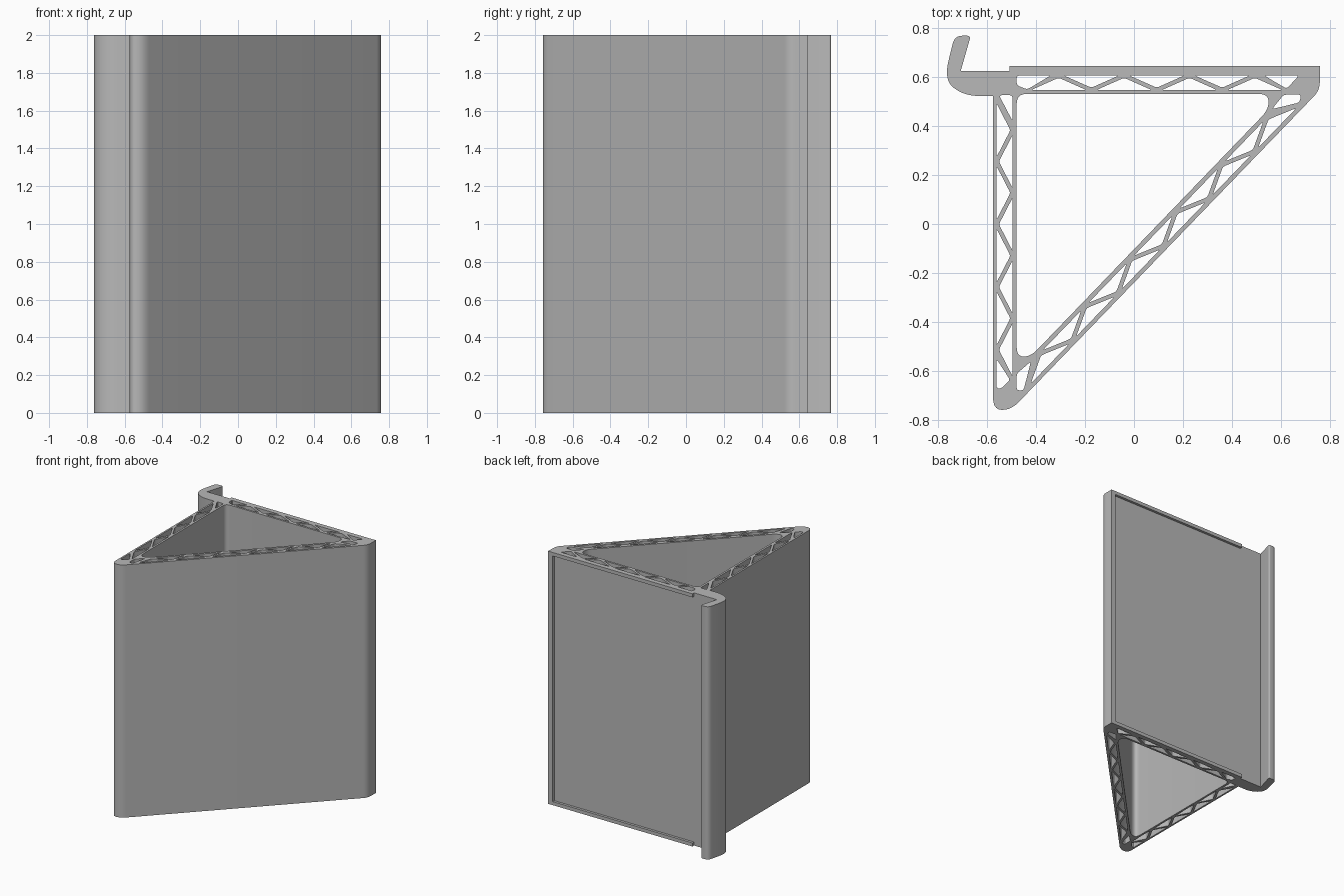
import bpy
import bmesh
from mathutils import Vector

cube = bpy.data.objects.get("Cube")
if cube:
    bpy.data.objects.remove(cube, do_unlink=True)

grey = bpy.data.materials.new("plain grey")
grey.use_nodes = True
colour = (0.48, 0.48, 0.48, 1)
grey.diffuse_color = colour
grey.node_tree.nodes["Principled BSDF"].inputs["Base Color"].default_value = colour

HEIGHT = 2.0
BACK = 0.623


def rounded(points, radius, steps=3):
    """Round polygon corners; a point may carry its own radius as a third value."""
    result = []
    for i, point in enumerate(points):
        p = Vector(point[:2])
        r = point[2] if len(point) > 2 else radius
        arms = []
        for other in (points[i - 1], points[(i + 1) % len(points)]):
            edge = Vector(other[:2]) - p
            arms.append(p + edge.normalized() * min(r, edge.length * 0.48))
        if r == 0:
            result.append(p)
            continue
        a, b = arms
        for k in range(steps + 1):
            t = k / steps
            result.append(a * (1 - t) ** 2 + p * 2 * t * (1 - t) + b * t * t)
    return result


def truss(nodes, strut=0.017):
    """Triangular openings between the struts of a zigzag."""
    holes = []
    for a, apex, b in zip(nodes, nodes[1:], nodes[2:]):
        middle = (a + b) / 2
        base = (b - a).length
        slope = (apex - middle).length / (apex - a).length
        scale = 1 - strut / slope / base
        holes.append(rounded([middle + (p - middle) * scale for p in (a, apex, b)], 0.01))
    return holes


def zigzag(origin, along, across, start, step, count):
    """Nodes alternating between the two sides of a wall cavity."""
    return [Vector(origin) + Vector(along) * (start + i * step) + Vector(across) * (i % 2)
            for i in range(count)]


# Outer profile: triangular frame with a hooked lip
outline = rounded([
    (-0.731, 0.767, 0.035), (-0.665, 0.767, 0.015), (-0.706, BACK, 0),
    (0.757, BACK, 0), (0.757, 0.545, 0.035),
    (-0.50, -0.757, 0.045), (-0.574, -0.757, 0.05),
    (-0.574, 0.522, 0), (-0.69, 0.522, 0.07), (-0.775, 0.585, 0.08)], 0, 8)

# Large triangular opening
core = rounded([(-0.478, 0.53), (0.548, 0.53), (0.548, 0.466),
                (-0.421, -0.54), (-0.478, -0.54)], 0.04, 6)

# Braced cavities in the three walls
d = Vector((0.694, 0.72))
n = Vector((0.72, -0.694))
outer_start = Vector((-0.40, -0.518)) + n * 0.077
holes = truss(zigzag((-0.56, 0), (0, -1), (0.066, 0), -0.51, 0.1278, 10))
holes += truss(zigzag((0, 0.546), (1, 0), (0, 0.059), -0.44, 0.1332, 9))
holes += truss(zigzag(outer_start, d, n * -0.059, -0.131, 0.1335, 13))

# Odd shaped openings at the corners
for corner in (
        [(-0.55, 0.525), (-0.495, 0.525), (-0.495, 0.42)],
        [(-0.56, -0.55), (-0.56, -0.67), (-0.54, -0.67), (-0.505, -0.635)],
        [(-0.478, 0.605), (-0.34, 0.605), (-0.435, 0.548), (-0.478, 0.565)],
        [(0.53, 0.605), (0.672, 0.605), (0.622, 0.551)],
        [(0.61, 0.527), (0.682, 0.527), (0.674, 0.495), (0.562, 0.468)],
        [(-0.478, -0.61), (-0.42, -0.56), (-0.45, -0.678), (-0.478, -0.678)]):
    holes.append(rounded(corner, 0.012))

curve = bpy.data.curves.new("profile", "CURVE")
curve.dimensions = "2D"
curve.fill_mode = "BOTH"
curve.extrude = HEIGHT / 2
for loop in [outline, core] + holes:
    spline = curve.splines.new("POLY")
    spline.points.add(len(loop) - 1)
    for point, p in zip(spline.points, loop):
        point.co = (p.x, p.y, 0, 1)
    spline.use_cyclic_u = True

frame = bpy.data.objects.new("extruded_frame", curve)
bpy.context.collection.objects.link(frame)
bpy.ops.object.select_all(action="DESELECT")
frame.select_set(True)
bpy.context.view_layer.objects.active = frame
bpy.ops.object.convert(target="MESH")
frame = bpy.context.object
frame.name = "extruded_frame"
frame.location.z = HEIGHT / 2

# Weld caps to walls and tidy the normals
bm = bmesh.new()
bm.from_mesh(frame.data)
bmesh.ops.remove_doubles(bm, verts=bm.verts, dist=0.0001)
bmesh.ops.recalc_face_normals(bm, faces=bm.faces)
bm.to_mesh(frame.data)
bm.free()
frame.data.materials.clear()
frame.data.materials.append(grey)
bpy.ops.object.shade_smooth_by_angle()


def box(name, low, high):
    low, high = Vector(low), Vector(high)
    mesh = bpy.data.meshes.new(name)
    b = bmesh.new()
    bmesh.ops.create_cube(b, size=1)
    for v in b.verts:
        v.co = (low + high) / 2 + v.co * (high - low)
    b.to_mesh(mesh)
    b.free()
    mesh.materials.append(grey)
    bpy.context.collection.objects.link(bpy.data.objects.new(name, mesh))


# Raised rim around three edges of the back panel
LIP = 0.643
RAIL = 0.028
box("side_rim", (0.717, BACK, 0), (0.757, LIP, HEIGHT))
box("bottom_rim", (-0.507, BACK, 0), (0.717, LIP, RAIL))
box("top_rim", (-0.507, BACK, HEIGHT - RAIL), (0.717, LIP, HEIGHT))
